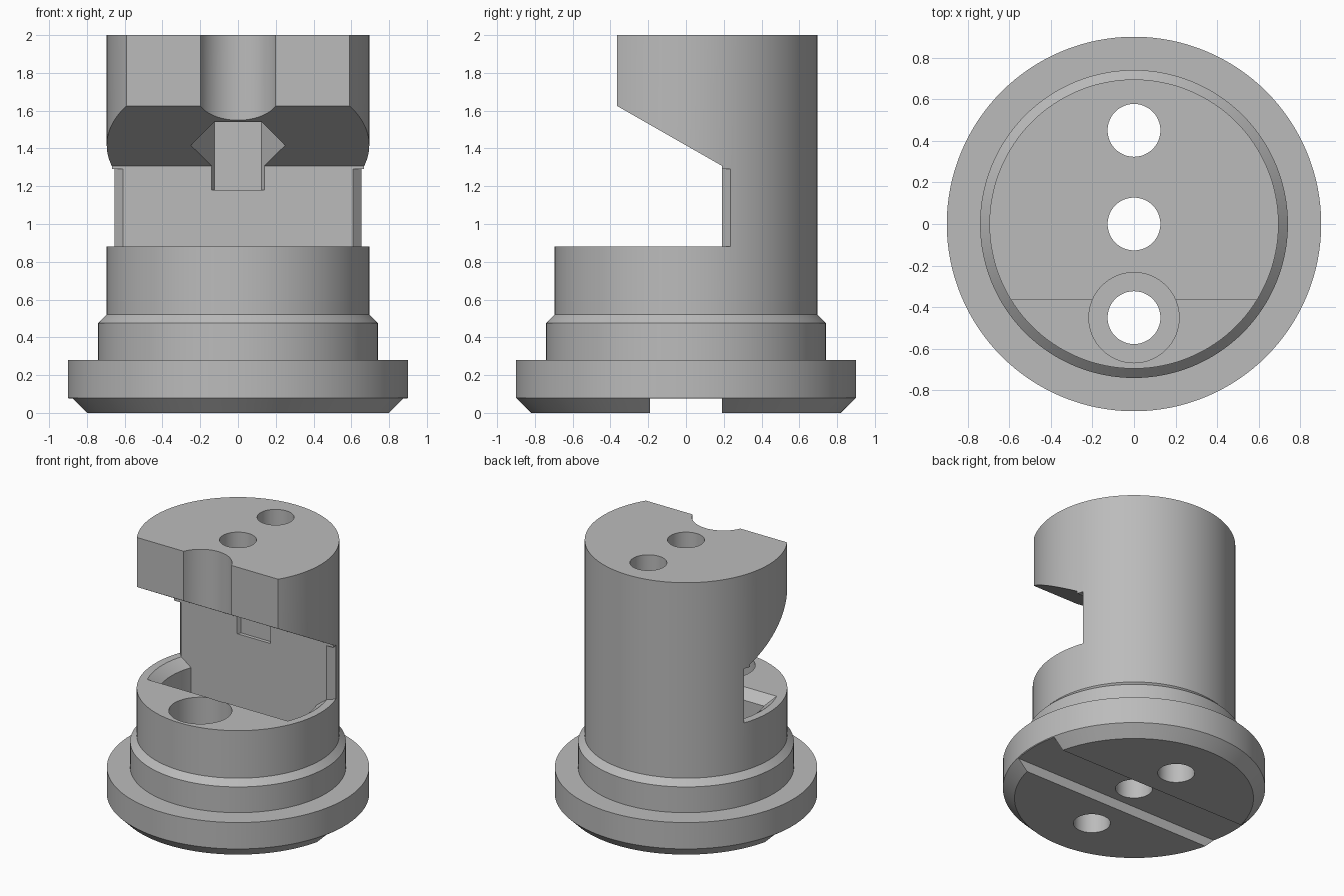
import bpy, bmesh, math

old = bpy.data.objects.get("Cube")
if old:
    bpy.data.objects.remove(old, do_unlink=True)

steel = bpy.data.materials.new("plain grey")
steel.use_nodes = True
GREY = (0.5, 0.5, 0.5, 1)
steel.diffuse_color = GREY
steel.node_tree.nodes["Principled BSDF"].inputs["Base Color"].default_value = GREY


def loft(name, rings):
    """Closed solid through rings that all have the same number of points."""
    bm = bmesh.new()
    loops = [[bm.verts.new(p) for p in ring] for ring in rings]
    n = len(loops[0])
    for a, b in zip(loops, loops[1:]):
        for i in range(n):
            j = (i + 1) % n
            bm.faces.new((a[i], a[j], b[j], b[i]))
    bm.faces.new(loops[0][::-1])
    bm.faces.new(loops[-1])
    bmesh.ops.recalc_face_normals(bm, faces=bm.faces[:])
    mesh = bpy.data.meshes.new(name)
    bm.to_mesh(mesh)
    bm.free()
    mesh.materials.append(steel)
    obj = bpy.data.objects.new(name, mesh)
    bpy.context.collection.objects.link(obj)
    return obj


def circle(r, z, y=0, n=48):
    return [(r * math.cos(math.tau * i / n), y + r * math.sin(math.tau * i / n), z)
            for i in range(n)]


def upright(name, outline, z0, z1):
    return loft(name, [[(x, y, z) for x, y in outline] for z in (z0, z1)])


def across(name, outline, half):
    return loft(name, [[(x, y, z) for y, z in outline] for x in (-half, half)])


def drill(name, r, y, z0, z1, n=48):
    return loft(name, [circle(r, z0, y, n), circle(r, z1, y, n)])


def cut(body, cutter):
    cutter.hide_render = True
    mod = body.modifiers.new(cutter.name, 'BOOLEAN')
    mod.operation = 'DIFFERENCE'
    mod.solver = 'EXACT'
    mod.object = cutter
    bpy.context.view_layer.objects.active = body
    bpy.ops.object.modifier_apply(modifier=mod.name)
    bpy.data.objects.remove(cutter, do_unlink=True)


# Turned body with flange, shoulder and column
profile = [(0.82, 0), (0.9, 0.08), (0.9, 0.28), (0.74, 0.28),
           (0.74, 0.475), (0.695, 0.52), (0.695, 2)]
body = loft("holder_body", [circle(r, z, n=128) for r, z in profile])

# Front opening with sloped overhang
WALL, FLOOR = 0.19, 0.88
cut(body, across("front_opening", [(-1, FLOOR), (WALL, FLOOR), (WALL, 1.308),
                                   (-0.365, 1.625), (-0.365, 2.1), (-1, 2.1)], 1))

# Chamfered wall corners
for side in (-1, 1):
    corner = [(side * x, y) for x, y in ((0.6, 0.18), (0.75, 0.34), (0.75, 0.18))]
    cut(body, upright("wall_corner", corner, FLOOR, 1.29))


# Pocket sunk into the ledge, with a sloped rim
def pocket_ring(r, front, z, n=12):
    a0, a1 = math.asin(front / r), math.asin(WALL / r)
    arc = [a0 + (a1 - a0) * i / n for i in range(n + 1)]
    right = [(r * math.cos(a), r * math.sin(a), z) for a in arc]
    return right + [(-x, y, z) for x, y, z in reversed(right)]


cut(body, loft("ledge_pocket", [pocket_ring(0.56, -0.17, 0.5),
                                pocket_ring(0.56, -0.17, 0.82),
                                pocket_ring(0.637, -0.245, FLOOR),
                                pocket_ring(0.637, -0.245, 0.95)]))

# Hexagonal nut recess
hexagon = [(x, y) for x, y, z in circle(0.25, 0, n=6)]
cut(body, upright("nut_recess", hexagon, 1.18, 1.65))

# Screw counterbore and the three through holes
cut(body, drill("counterbore", 0.217, -0.45, 0.45, 2.2, 64))
for y in (-0.45, 0, 0.45):
    cut(body, drill("through_hole", 0.127, y, -0.2, 2.2))

# Key slot across the underside
cut(body, across("key_slot", [(-0.19, -0.1), (0.19, -0.1), (0.19, 0.075), (-0.19, 0.075)], 1.1))

# Smooth turned faces, sharp machined edges
bpy.ops.object.select_all(action='DESELECT')
body.select_set(True)
bpy.context.view_layer.objects.active = body
bpy.ops.object.shade_smooth_by_angle(angle=math.radians(25))
